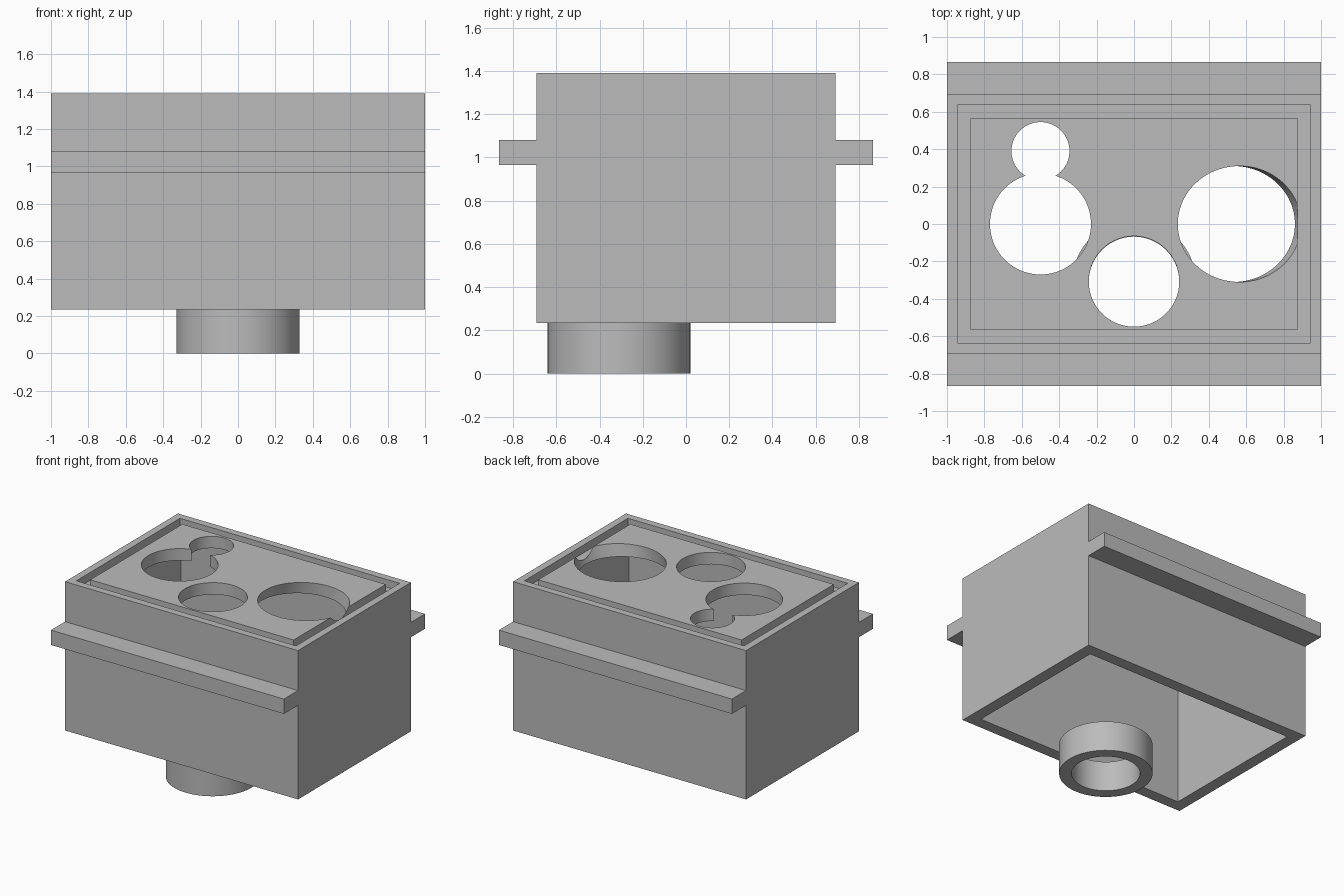
import bpy
import math
from mathutils import Matrix

if "Cube" in bpy.data.objects:
    bpy.data.objects.remove(bpy.data.objects["Cube"], do_unlink=True)

grey = bpy.data.materials.new("plain grey")
grey.use_nodes = True
colour = (0.5, 0.5, 0.5, 1)
grey.diffuse_color = colour
grey.node_tree.nodes["Principled BSDF"].inputs["Base Color"].default_value = colour

BOTTOM, TOP, WALL = 0.235, 1.39, 0.092
HALF_X, HALF_Y = 1.0, 0.692


def box(name, hx, hy, z0, z1, y=0):
    bpy.ops.mesh.primitive_cube_add(size=1, location=(0, y, (z0 + z1) / 2))
    ob = bpy.context.object
    ob.name = name
    ob.data.transform(Matrix.Diagonal((2 * hx, 2 * hy, z1 - z0, 1)))
    ob.data.materials.append(grey)
    return ob


def cylinder(name, x, y, r, z0, z1, tilt=0):
    bpy.ops.mesh.primitive_cylinder_add(vertices=96, radius=r, depth=z1 - z0,
                                        location=(x, y, (z0 + z1) / 2),
                                        rotation=(0, tilt, 0))
    ob = bpy.context.object
    ob.name = name
    ob.data.materials.append(grey)
    return ob


def combine(ob, other, operation="DIFFERENCE"):
    mod = ob.modifiers.new("cut", "BOOLEAN")
    mod.operation = operation
    mod.solver = "EXACT"
    mod.object = other
    bpy.context.view_layer.objects.active = ob
    bpy.ops.object.modifier_apply(modifier=mod.name)
    bpy.data.objects.remove(other, do_unlink=True)


def smooth(ob):
    bpy.ops.object.select_all(action="DESELECT")
    ob.select_set(True)
    bpy.context.view_layer.objects.active = ob
    bpy.ops.object.shade_smooth_by_angle(angle=math.radians(30))


# Housing with side flanges along front and back
housing = box("housing", HALF_X, HALF_Y, BOTTOM, TOP)
for side in (-1, 1):
    flange = box("flange", HALF_X, 0.1, 0.965, 1.08, side * 0.765)
    combine(housing, flange, "UNION")

# Hollow inside, open at the bottom
cavity = box("cavity", HALF_X - WALL, HALF_Y - WALL, 0, TOP - WALL)
combine(housing, cavity)

# Seal groove around the top
groove = box("groove", 0.943, 0.635, TOP - 0.06, TOP + 0.1)
island = box("groove_island", 0.873, 0.565, TOP - 0.2, TOP + 0.2)
combine(groove, island)
combine(housing, groove)

# Upright holes through the top plate
for x, y, r in ((-0.5, 0, 0.27), (-0.5, 0.39, 0.155), (0, -0.307, 0.242)):
    combine(housing, cylinder("hole", x, y, r, TOP - 0.2, TOP + 0.2))

# Large hole leaning to one side
combine(housing, cylinder("leaning_hole", 0.564, 0, 0.31, TOP - 0.4, TOP + 0.4,
                          math.radians(20)))
smooth(housing)

# Ring below the housing
ring = cylinder("outlet_ring", 0, -0.31, 0.33, 0, BOTTOM)
combine(ring, cylinder("ring_bore", 0, -0.31, 0.242, -0.1, BOTTOM + 0.1))
smooth(ring)
